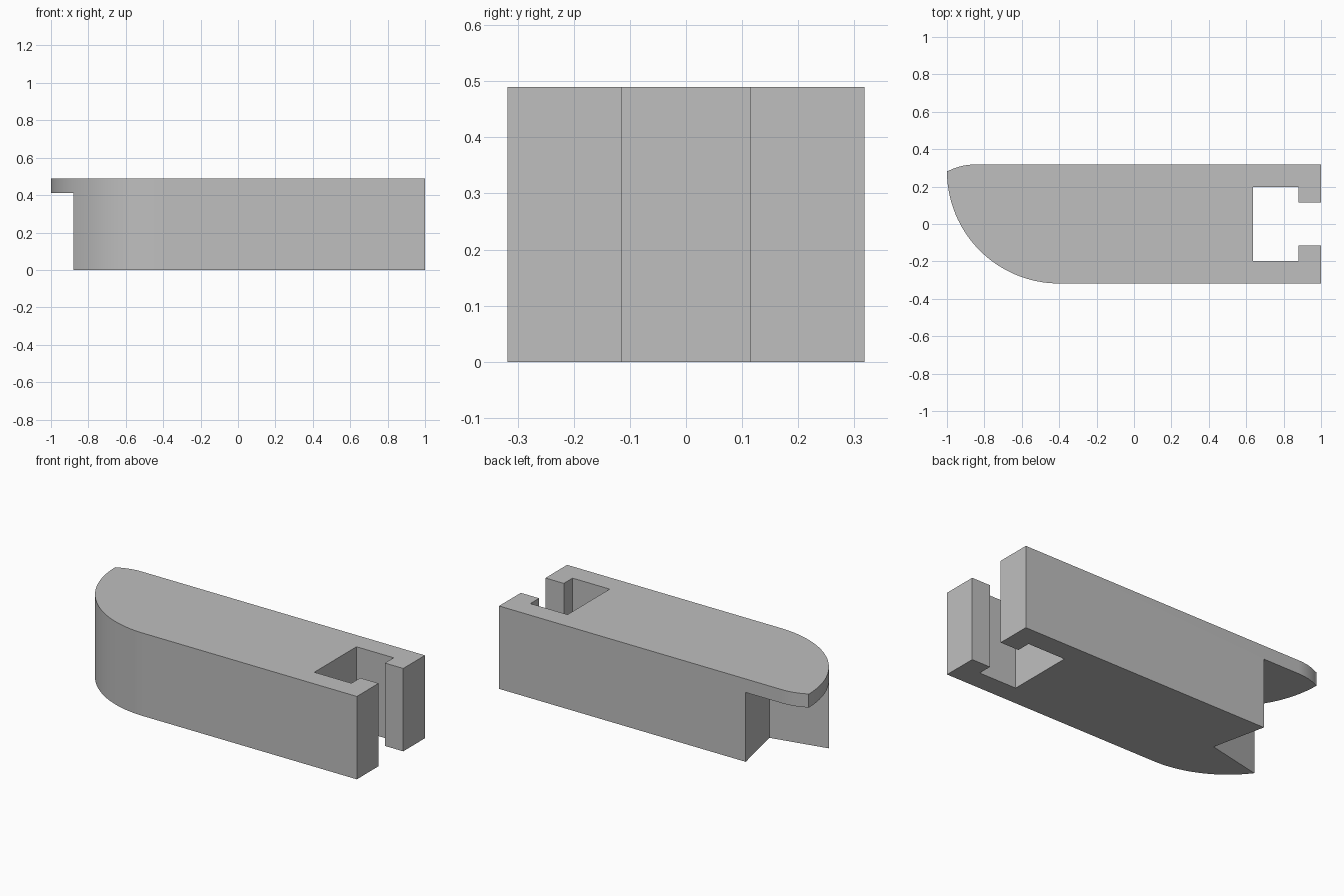
import bpy
import bmesh
from math import cos, sin, radians
from mathutils import Vector

if "Cube" in bpy.data.objects:
    bpy.data.objects.remove(bpy.data.objects["Cube"])

HALF = 0.318      # half depth
HEIGHT = 0.49
SHELF = 0.41      # underside of the overhanging tip

grey = bpy.data.materials.new("plain grey")
grey.use_nodes = True
colour = (0.52, 0.52, 0.52, 1)
grey.diffuse_color = colour
grey.node_tree.nodes["Principled BSDF"].inputs["Base Color"].default_value = colour


def arc(cx, cy, r, start, end, steps):
    angles = [radians(start + (end - start) * i / steps) for i in range(steps + 1)]
    return [(cx + r * cos(a), cy + r * sin(a)) for a in angles]


def prism(name, outline, low, high):
    bm = bmesh.new()
    base = bm.faces.new([bm.verts.new((x, y, low)) for x, y in outline])
    grown = bmesh.ops.extrude_face_region(bm, geom=[base])
    top = [v for v in grown["geom"] if isinstance(v, bmesh.types.BMVert)]
    bmesh.ops.translate(bm, verts=top, vec=(0, 0, high - low))
    bmesh.ops.recalc_face_normals(bm, faces=bm.faces)
    mesh = bpy.data.meshes.new(name)
    bm.to_mesh(mesh)
    bm.free()
    obj = bpy.data.objects.new(name, mesh)
    bpy.context.collection.objects.link(obj)
    mesh.materials.append(grey)
    return obj


# Body outline: rounded nose, straight sides, T-shaped slot in the end
slot = [(1, 0.115), (0.88, 0.115), (0.88, 0.197), (0.637, 0.197)]
outline = arc(-0.4, HALF - 0.036, 0.6, 180, 270, 32)
outline += [(1, -HALF)]
outline += [(x, -y) for x, y in slot]
outline += list(reversed(slot))
outline += [(1, HALF)]
outline += arc(-0.85, HALF - 0.315, 0.315, 90, 117.5, 10)
body = prism("body", outline, 0, HEIGHT)

# Right-angled notch under the nose
corner = Vector((-0.543, -0.004))
along = Vector((-0.977, -0.213))
across = Vector((-0.163, 0.987))
across = Vector((along.y, -along.x))
notch = [corner, corner + along, corner + along + across, corner + across]
cutter = prism("notch_cutter", notch, -0.2, SHELF)
cutter.hide_render = True
cutter.hide_viewport = True

cut = body.modifiers.new("notch", "BOOLEAN")
cut.operation = "DIFFERENCE"
cut.solver = "EXACT"
cut.object = cutter

# Bake the cut, then smooth the curved walls
cutter.hide_viewport = False
bpy.ops.object.select_all(action="DESELECT")
body.select_set(True)
bpy.context.view_layer.objects.active = body
bpy.ops.object.modifier_apply(modifier=cut.name)
bpy.data.objects.remove(cutter)
bpy.ops.object.shade_smooth_by_angle(angle=radians(25))
